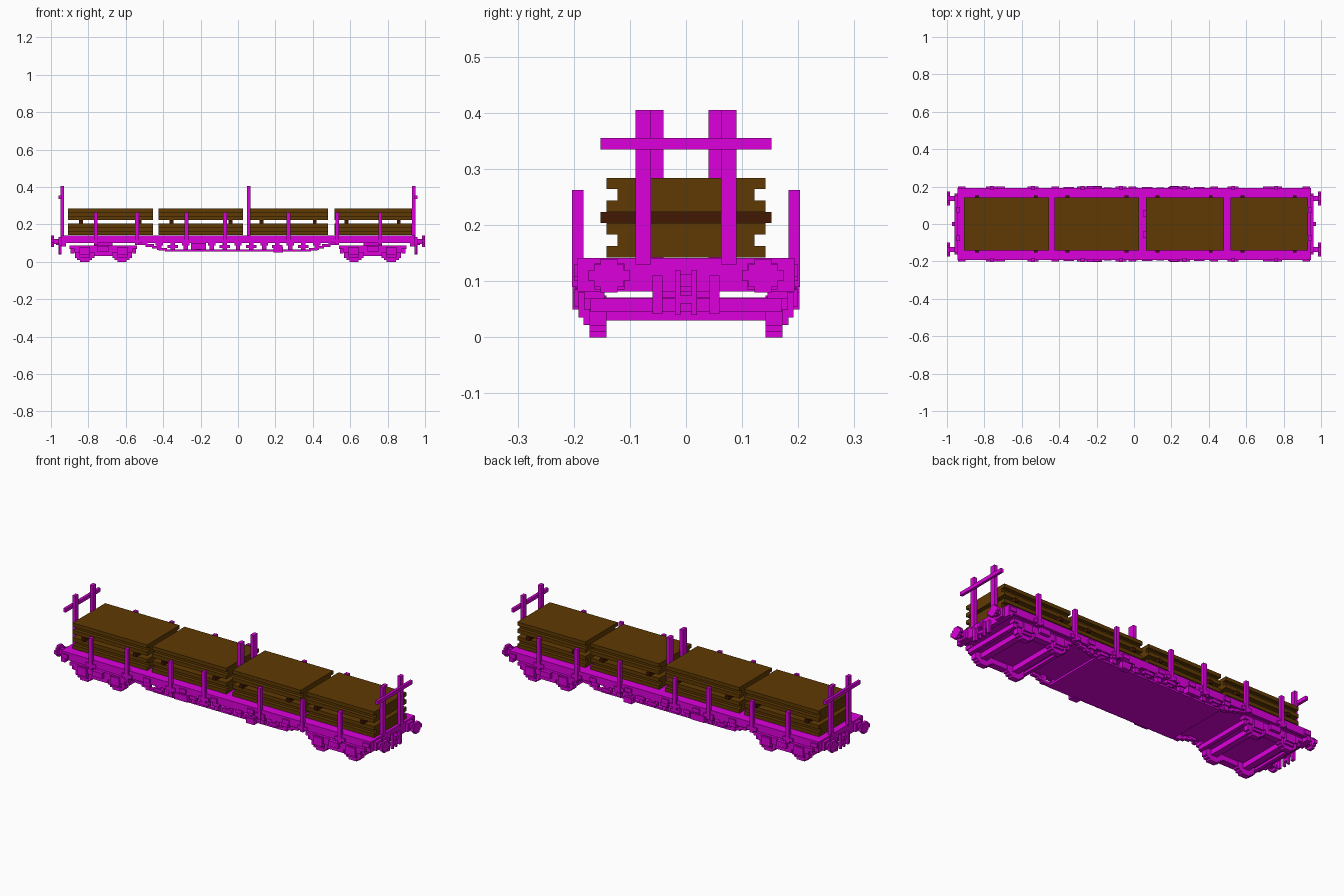
import bpy, bmesh
from mathutils import Vector

cube = bpy.data.objects.get("Cube")
if cube:
    bpy.data.objects.remove(cube, do_unlink=True)


def material(name, color):
    m = bpy.data.materials.new(name)
    m.use_nodes = True
    m.diffuse_color = (*color, 1)
    m.node_tree.nodes["Principled BSDF"].inputs["Base Color"].default_value = (*color, 1)
    return m


magenta = material("magenta paint", (0.72, 0, 0.72))
brown = material("brown timber", (0.115, 0.042, 0.001))
dark = material("dark timber", (0.055, 0.009, 0.001))


class Part:
    """A mesh made of boxes, given by their low and high corners."""

    def __init__(self):
        self.bm = bmesh.new()

    def box(self, x0, x1, y0, y1, z0, z1):
        lo, hi = Vector((x0, y0, z0)), Vector((x1, y1, z1))
        vs = bmesh.ops.create_cube(self.bm, size=1)["verts"]
        for v in vs:
            v.co = (lo + hi) / 2 + v.co * (hi - lo)

    def sides(self, x0, x1, y0, y1, z0, z1):
        self.box(x0, x1, y0, y1, z0, z1)
        self.box(x0, x1, -y1, -y0, z0, z1)

    def ends(self, x0, x1, y0, y1, z0, z1):
        self.sides(x0, x1, y0, y1, z0, z1)
        self.sides(-x1, -x0, y0, y1, z0, z1)

    def finish(self, name, mat):
        me = bpy.data.meshes.new(name)
        self.bm.to_mesh(me)
        self.bm.free()
        me.materials.append(mat)
        ob = bpy.data.objects.new(name, me)
        bpy.context.collection.objects.link(ob)


# Deck with side sills and end beams
p = Part()
p.box(-.94, .94, -.185, .185, .105, .141)
p.sides(-.94, .94, .178, .193, .1, .141)
p.ends(.92, .945, 0, .193, .082, .141)
p.finish("deck", magenta)

# Low belly plate, stepped up at the outer ends
p = Part()
p.box(-.39, .39, -.18, .18, .055, .066)
for i in range(4):
    x = .39 + i * .035
    z = .06 + i * .01
    p.ends(x - .01, x + .035, .165, .185, z, z + .014)
p.finish("belly_plate", magenta)

# Hangers and equipment boxes between sill and belly
p = Part()
for i in range(13):
    x = -.42 + i * .07
    p.sides(x - .012, x + .012, .165, .19, .062, .102)
    if i % 2:
        p.sides(x - .028, x + .028, .175, .198, .074, .09)
    else:
        p.sides(x - .02, x + .02, .18, .196, .086, .105)
p.sides(-.25, -.17, .17, .202, .065, .1)
p.sides(.19, .24, .17, .202, .05, .08)
p.finish("underframe_hangers", magenta)

# Pockets along the sill
p = Part()
for x in (-.92, -.42, -.2, -.01, .215, .43, .92):
    p.sides(x - .02, x + .02, .19, .2, .108, .13)
p.finish("sill_fittings", magenta)

# Side stakes
p = Part()
for x in (-.76, -.54, -.275, -.07, .27, .53, .76):
    p.sides(x - .01, x + .01, .183, .203, .09, .263)
    p.sides(x - .03, x + .03, .188, .2, .1, .12)
p.finish("side_stakes", magenta)

# Tall posts and end rails
p = Part()
p.ends(.929, .948, .062, .09, .13, .405)
p.ends(.945, .96, 0, .152, .335, .355)
p.finish("end_posts", magenta)
p = Part()
p.sides(.047, .067, .04, .075, .13, .405)
p.finish("middle_posts", magenta)

# Buffers with stepped round heads
p = Part()
p.ends(.94, .985, .122, .15, .095, .122)
p.ends(.94, .96, .11, .163, .085, .132)
for inset in (0, .011, .022):
    p.ends(.984, 1, .1 + inset, .174 - inset, .1 - inset * .9, .12 + inset * .9)
p.finish("buffers", magenta)

# Coupling hook and hanging hoses
p = Part()
p.ends(.94, .972, 0, .011, .09, .112)
p.ends(.945, .96, .01, .02, .04, .12)
p.ends(.945, .96, 0, .02, .06, .075)
p.ends(.944, .958, .042, .06, .042, .11)
p.finish("coupling_and_hoses", magenta)

# Bogies
for name, s in (("left_bogie", .72), ("right_bogie", -.72)):
    p = Part()
    p.box(s - .17, s + .17, -.15, .15, .058, .071)
    p.box(s - .05, s + .05, -.05, .05, .07, .112)
    # Side frames, narrowing downwards
    p.sides(s - .18, s + .18, .145, .182, .068, .086)
    p.sides(s - .155, s + .155, .145, .182, .05, .07)
    p.sides(s - .05, s + .05, .145, .182, .03, .07)
    p.sides(s - .03, s + .03, .18, .2, .055, .085)
    p.box(s - .175, s - .155, -.17, .17, .045, .07)
    p.box(s + .155, s + .175, -.17, .17, .045, .07)
    for x in (s - .1, s + .1):
        # Axle, axle box and stepped wheel
        p.box(x - .018, x + .018, -.17, .17, .03, .06)
        p.sides(x - .028, x + .028, .165, .183, .022, .08)
        p.sides(x - .028, x + .028, .165, .192, .035, .08)
        for half, z in ((.025, 0), (.04, .01), (.052, .02)):
            p.sides(x - half, x + half, .142, .172, z, .075 - z * .5)
    p.finish(name, magenta)

# Timber stacks: two bundles of three layers with spacers between
stacks = ((-.91, -.455, -.84, -.525), (-.425, .028, -.355, -.04),
          (.065, .482, .125, .41), (.515, .93, .58, .86))
for i, (x0, x1, a, b) in enumerate(stacks, 1):
    p = Part()
    for base in (.142, .2235):
        for k, half in enumerate((.142, .122, .142)):
            z = base + k * .0205
            p.box(x0, x1, -half, half, z, min(z + .0205, .284))
    p.finish(f"timber_stack_{i}", brown)
    p = Part()
    for x in (a, b):
        p.box(x - .01, x + .01, -.152, .152, .2035, .2235)
    p.finish(f"stack_spacers_{i}", dark)
